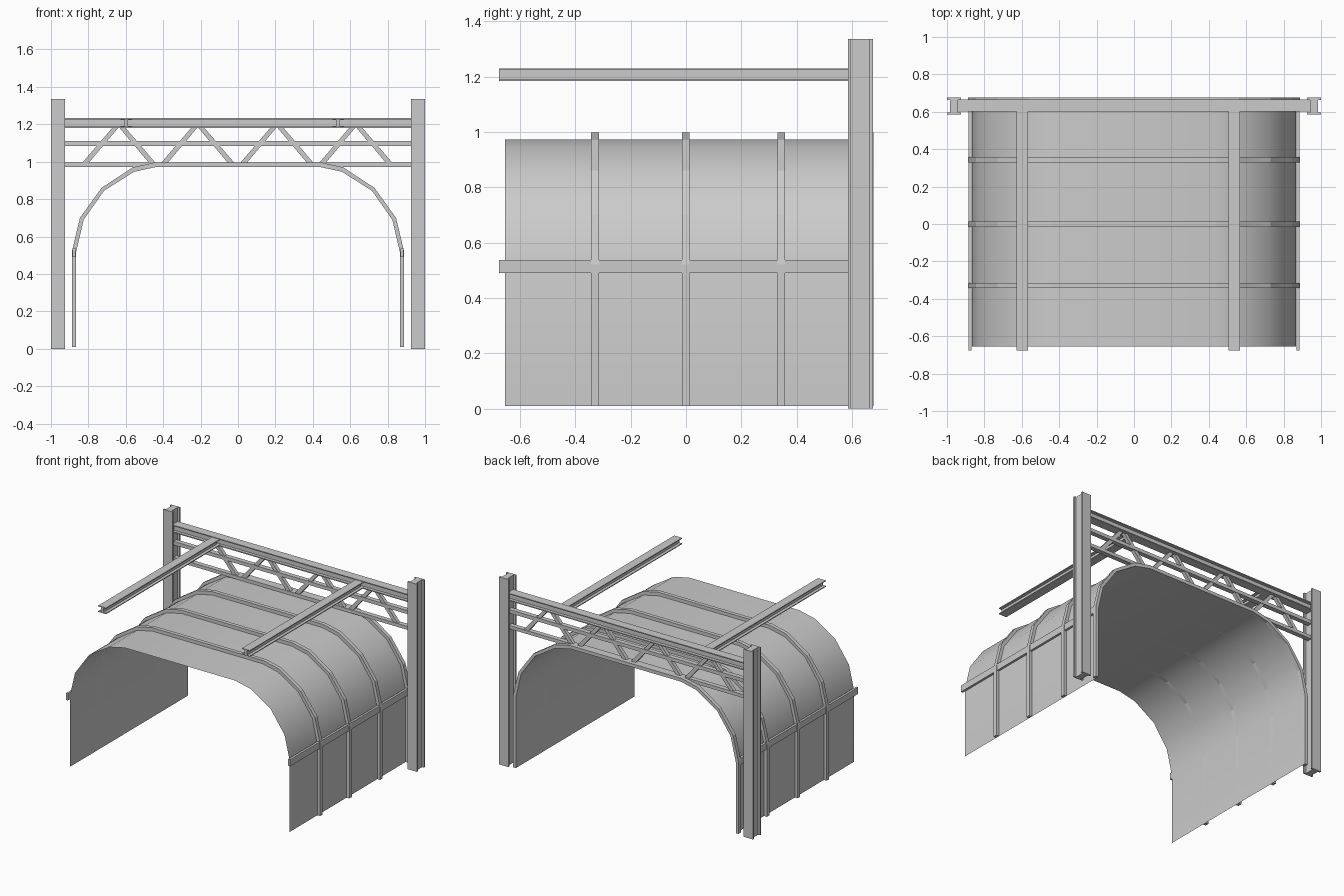
import bpy, bmesh
from mathutils import Vector

cube = bpy.data.objects.get("Cube")
if cube:
    bpy.data.objects.remove(cube)

steel = bpy.data.materials.new("grey_steel")
steel.use_nodes = True
GREY = (0.6, 0.6, 0.6, 1)
steel.diffuse_color = GREY
steel.node_tree.nodes["Principled BSDF"].inputs["Base Color"].default_value = GREY


def finish(name, bm):
    bmesh.ops.recalc_face_normals(bm, faces=bm.faces)
    mesh = bpy.data.meshes.new(name)
    bm.to_mesh(mesh)
    bm.free()
    mesh.materials.append(steel)
    obj = bpy.data.objects.new(name, mesh)
    bpy.context.collection.objects.link(obj)
    return obj


def extrude(name, outline, offset, to_3d):
    """Fill a 2D outline placed by to_3d and extrude it by offset."""
    bm = bmesh.new()
    face = bm.faces.new([bm.verts.new(to_3d(a, b)) for a, b in outline])
    new = bmesh.ops.extrude_face_region(bm, geom=[face])["geom"]
    verts = [g for g in new if isinstance(g, bmesh.types.BMVert)]
    bmesh.ops.translate(bm, verts=verts, vec=Vector(offset))
    return finish(name, bm)


def box(name, x, y, z):
    rect = [(x[0], y[0]), (x[1], y[0]), (x[1], y[1]), (x[0], y[1])]
    return extrude(name, rect, (0, 0, z[1] - z[0]), lambda a, b: (a, b, z[0]))


def i_section(width, height, flange, web):
    """I outline with horizontal flanges, centred on the origin."""
    w, h, t, s = width / 2, height / 2, flange, web / 2
    right = [(w, -h), (w, -h + t), (s, -h + t), (s, h - t), (w, h - t), (w, h)]
    return right + [(-a, b) for a, b in reversed(right)]


SIDES = (("left", 1), ("right", -1))

# Upright posts of the portal
for side, s in SIDES:
    extrude(side + "_post", i_section(0.075, 0.09, 0.012, 0.045), (0, 0, 1.335),
            lambda a, b: (s * 0.9625 + a, 0.63 + b, 0))

# Top beam across the posts and the two long overhead rails
extrude("top_beam", i_section(0.064, 0.054, 0.007, 0.02), (1.88, 0, 0),
        lambda a, b: (-0.94, 0.634 + a, 1.207 + b))
for side, x in (("left", 0.535), ("right", -0.598)):
    extrude(side + "_overhead_rail", i_section(0.062, 0.045, 0.006, 0.02),
            (0, 1.28, 0), lambda a, b: (x + a, -0.675, 1.207 + b))

# Truss chords and diagonals
box("middle_chord", (-0.94, 0.94), (0.617, 0.651), (1.085, 1.11))
box("lower_chord", (-0.94, 0.94), (0.617, 0.651), (0.973, 0.997))
for i, peak in enumerate((-0.637, -0.215, 0.208, 0.63)):
    for side, s in SIDES:
        brace = [(peak, 1.185), (peak + s * 0.032, 1.185),
                 (peak + s * 0.195, 0.995), (peak + s * 0.16, 0.995)]
        extrude(f"{side}_brace_{i + 1}", brace, (0, 0.026, 0),
                lambda a, b: (a, 0.621, b))

# Arch profiles: half outlines mirrored across x = 0
OUTER = [(0.888, 0.01), (0.888, 0.52), (0.845, 0.70),
         (0.73, 0.86), (0.562, 0.97), (0.44, 0.997)]
INNER = [(0.866, 0.01), (0.866, 0.515), (0.825, 0.69),
         (0.716, 0.845), (0.556, 0.946), (0.433, 0.973)]


def arch(half):
    return half + [(-x, z) for x, z in reversed(half)]


# Arched ribs around the lining
for i, y in enumerate((-0.329, -0.001, 0.344, 0.663)):
    extrude(f"arch_rib_{i + 1}", arch(OUTER) + arch(INNER)[::-1], (0, 0.028, 0),
            lambda a, b: (a, y - 0.014, b))

# Thin curved lining sheet
bm = bmesh.new()
rows = [[bm.verts.new((x, y, z)) for x, z in arch(INNER)] for y in (-0.655, 0.665)]
for j in range(len(rows[0]) - 1):
    bm.faces.new((rows[0][j], rows[0][j + 1], rows[1][j + 1], rows[1][j]))
lining = finish("arched_lining", bm)
for face in lining.data.polygons:
    face.use_smooth = True

# Long side rails at the spring line of the arch
for side, s in SIDES:
    box(side + "_side_rail", sorted((s * 0.868, s * 0.884)),
        (-0.675, 0.655), (0.49, 0.537))
